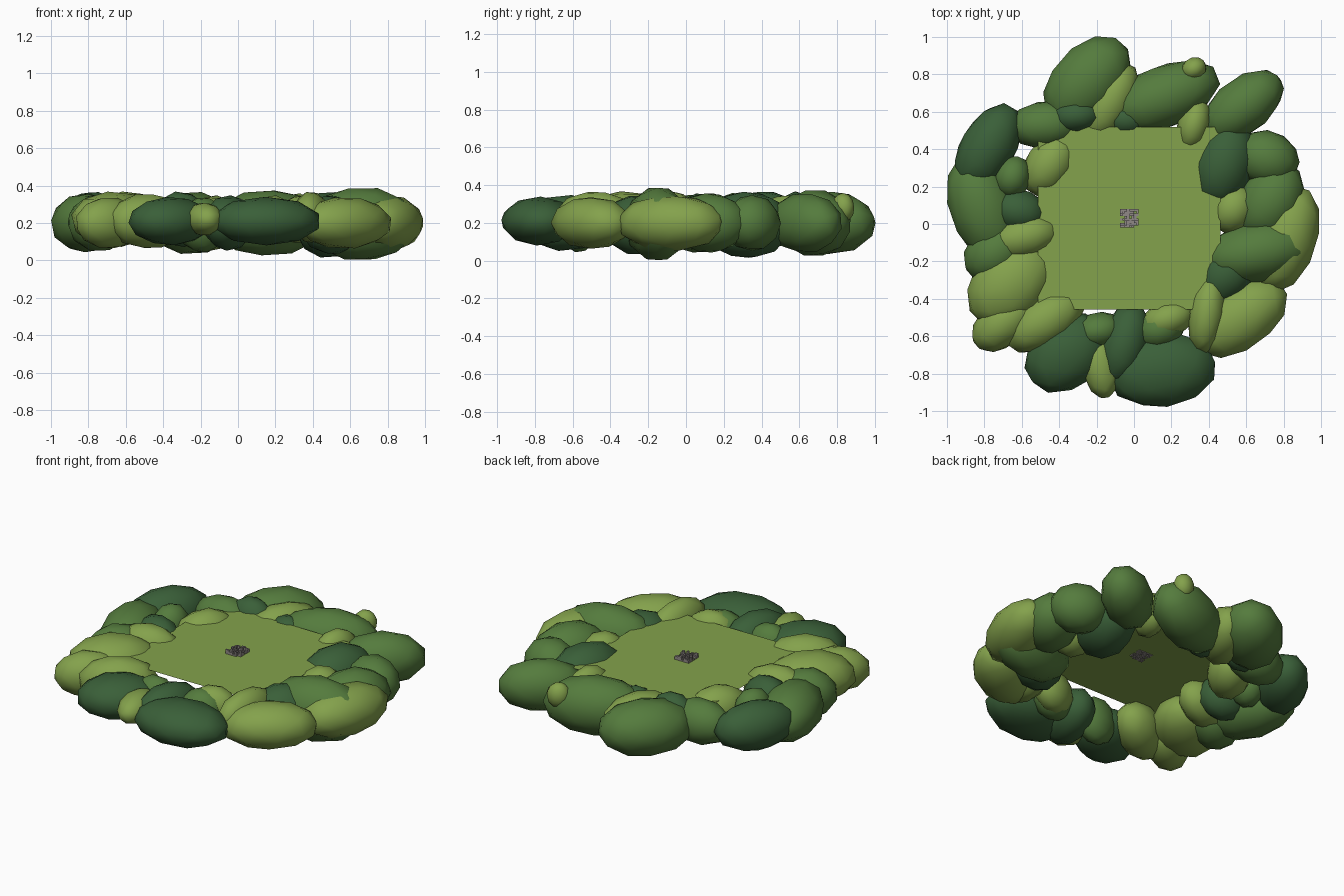
import bpy
import bmesh
import random
from math import radians
from mathutils import Matrix, Vector

random.seed(4)
default_cube = bpy.data.objects.get("Cube")
if default_cube:
    bpy.data.objects.remove(default_cube, do_unlink=True)


def make_material(name, red, green, blue):
    material = bpy.data.materials.new(name)
    material.use_nodes = True
    colour = (red, green, blue, 1)
    material.diffuse_color = colour
    material.node_tree.nodes["Principled BSDF"].inputs["Base Color"].default_value = colour
    return material


light_green = make_material("light leaf green", 0.23, 0.36, 0.072)
mid_green = make_material("mid leaf green", 0.09, 0.20, 0.047)
dark_green = make_material("dark leaf green", 0.042, 0.115, 0.04)
stone_grey = make_material("stone grey", 0.28, 0.25, 0.24)


def finish_object(name, bm, material, smooth=False):
    """Turn a bmesh into a named object with one material."""
    mesh = bpy.data.meshes.new(name)
    bm.to_mesh(mesh)
    bm.free()
    mesh.materials.append(material)
    obj = bpy.data.objects.new(name, mesh)
    bpy.context.collection.objects.link(obj)
    if smooth:
        bpy.ops.object.select_all(action="DESELECT")
        obj.select_set(True)
        bpy.context.view_layer.objects.active = obj
        bpy.ops.object.shade_smooth_by_angle(angle=radians(50))
    return obj


def add_clump(name, material, x, y, length, width, turn, height, z=0.2):
    """One rounded leaf clump: a faceted ellipsoid given by its half sizes."""
    bm = bmesh.new()
    bmesh.ops.create_icosphere(bm, subdivisions=2, radius=1)
    # roll the ball so that neighbouring clumps show different facets
    roll = Matrix.Rotation(random.uniform(0, 3), 4, "X")
    size = Matrix.Diagonal((length, width, height, 1))
    turned = Matrix.Rotation(radians(turn), 4, "Z")
    place = Matrix.Translation(Vector((x, y, z)))
    bm.transform(place @ turned @ size @ roll)
    finish_object(name, bm, material, smooth=True)


# Clumps: x, y, half length, half width, turn in degrees, half height, centre z
mid_clumps = [
    (-.25, .76, .29, .19, 48, .17),
    (.16, .68, .32, .17, 22, .18),
    (.58, .63, .26, .15, 38, .16),
    (.71, .35, .18, .15, -20, .15),
    (.73, .12, .23, .17, 60, .16),
    (.66, -.15, .31, .17, 12, .2, .195),
    (.14, -.56, .14, .11, 20, .13, .21),
    (-.19, -.57, .14, .1, 10, .15, .19),
    (-.74, -.15, .19, .15, 40, .155, .2),
    (-.81, .09, .3, .18, 108, .16),
    (-.65, .25, .12, .1, 75, .13, .23),
    (-.47, .53, .2, .13, 5, .14, .21),
]
light_clumps = [
    (-.13, .65, .24, .13, 62, .15),
    (.32, .53, .15, .09, 75, .13, .22),
    (.32, .83, .07, .06, 30, .08, .28),
    (.53, .08, .14, .12, 60, .13, .21),
    (.81, -.08, .3, .17, 72, .15),
    (.57, -.5, .29, .17, 35, .14),
    (.39, -.48, .22, .1, 82, .14, .23),
    (.18, -.51, .15, .1, 20, .13, .22),
    (-.18, -.76, .18, .1, 100, .09, .22),
    (-.48, -.52, .24, .14, 32, .15, .21),
    (-.69, -.52, .21, .13, 40, .14),
    (-.66, -.32, .27, .2, 45, .15, .22),
    (-.59, -.07, .2, .12, 15, .14, .23),
    (-.45, .32, .19, .13, 58, .14, .21),
]
dark_clumps = [
    (.48, .32, .25, .17, 72, .18, .19),
    (.5, -.26, .2, .15, 50, .16, .19),
    (.15, -.78, .3, .2, 8, .13, .21),
    (-.05, -.64, .23, .13, 75, .15),
    (-.36, -.69, .25, .19, 40, .13, .21),
    (-.78, .41, .26, .15, 60, .15, .22),
    (-.62, .07, .16, .12, -12, .14, .22),
    (-.31, .58, .15, .1, 5, .15, .22),
    (-.04, .56, .13, .1, 0, .13, .2),
]
clump_groups = (
    ("mid_leaf_clump", mid_green, mid_clumps),
    ("light_leaf_clump", light_green, light_clumps),
    ("dark_leaf_clump", dark_green, dark_clumps),
)
for group_name, material, clumps in clump_groups:
    for number, values in enumerate(clumps, start=1):
        add_clump(f"{group_name}_{number}", material, *values)

# Flat square lawn inside the ring
centre = Vector((-.025, .03, .3))
bm = bmesh.new()
bmesh.ops.create_grid(bm, x_segments=1, y_segments=1, size=0.488,
                      matrix=Matrix.Translation(centre))
finish_object("lawn", bm, light_green)

# Small patch of square stones in the middle of the lawn
stones_per_side = 8
spacing = 0.1 / stones_per_side
bm = bmesh.new()
for row in range(stones_per_side):
    for column in range(stones_per_side):
        if random.random() < 0.12:
            continue
        offset = Vector((column, row, 0)) - Vector((1, 1, 0)) * (stones_per_side - 1) / 2
        tall = random.uniform(0.006, 0.035)
        place = Matrix.Translation(centre + offset * spacing + Vector((0, 0, tall / 3)))
        size = Matrix.Diagonal((spacing, spacing, tall, 1))
        bmesh.ops.create_cube(bm, size=1, matrix=place @ size)
finish_object("centre_stones", bm, stone_grey)
